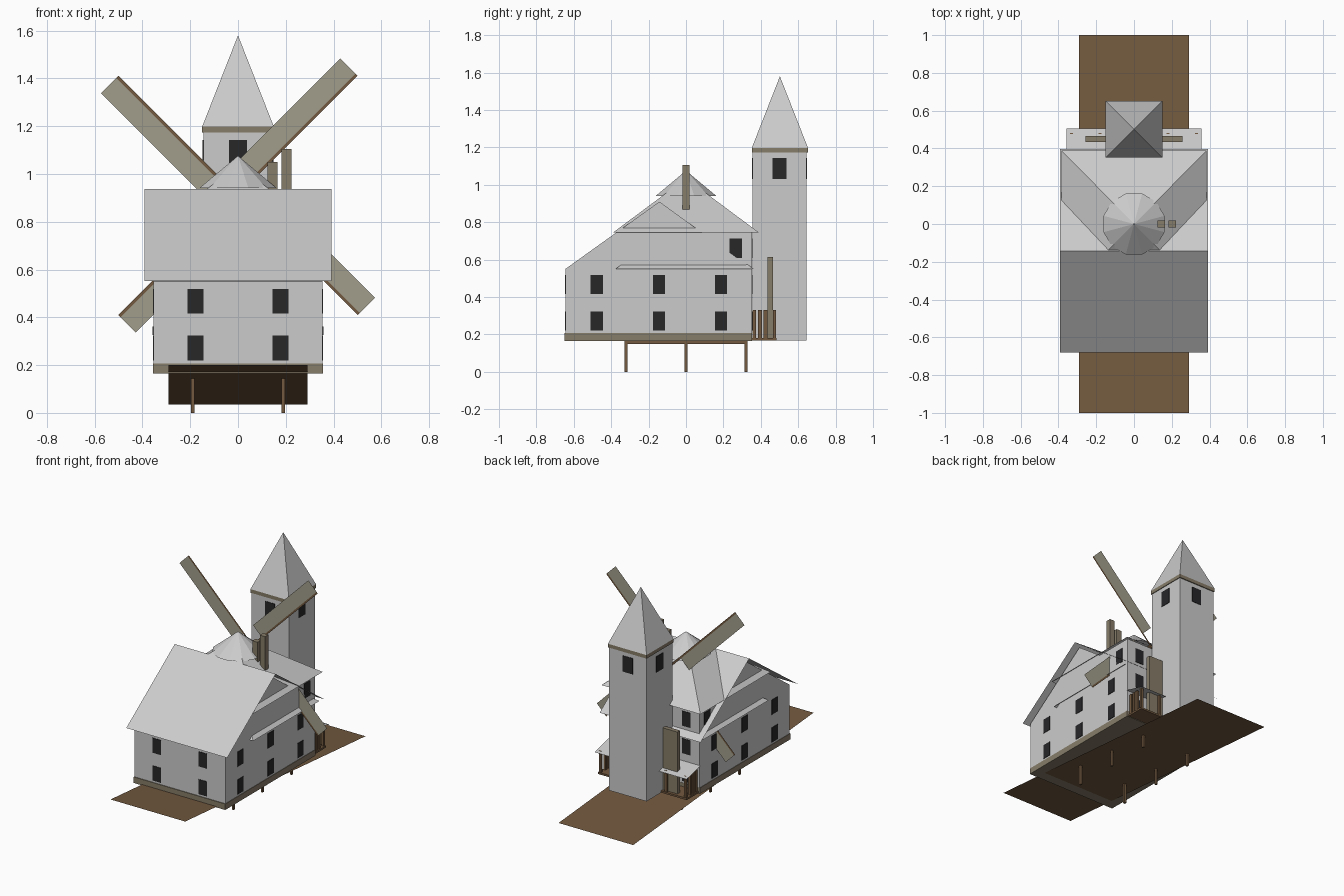
import bpy, bmesh, math
from mathutils import Vector

if "Cube" in bpy.data.objects:
    bpy.data.objects.remove(bpy.data.objects["Cube"])


def mat(name, col):
    m = bpy.data.materials.new(name)
    m.diffuse_color = (*col, 1)
    m.use_nodes = True
    m.node_tree.nodes["Principled BSDF"].inputs["Base Color"].default_value = m.diffuse_color
    return m


BROWN = mat("brown_wood", (0.17, 0.10, 0.05))
TRIM = mat("weathered_trim", (0.24, 0.20, 0.14))
SAIL = mat("sail_cloth", (0.36, 0.34, 0.26))
DARK = mat("dark_glass", (0.02, 0.02, 0.022))


def mesh(name, verts, faces, m=None):
    me = bpy.data.meshes.new(name)
    me.from_pydata(verts, [], faces)
    ob = bpy.data.objects.new(name, me)
    bpy.context.collection.objects.link(ob)
    if m:
        me.materials.append(m)
    return ob


def fix_normals(ob):
    bm = bmesh.new()
    bm.from_mesh(ob.data)
    bmesh.ops.recalc_face_normals(bm, faces=bm.faces)
    bm.to_mesh(ob.data)
    bm.free()
    return ob


def prism(name, profile, x0, x1, m=None):
    """Extrude a (y, z) profile along x."""
    n = len(profile)
    v = [(x, y, z) for x in (x0, x1) for y, z in profile]
    f = [list(range(n)), list(range(n, 2 * n))]
    f += [[i, (i + 1) % n, (i + 1) % n + n, i + n] for i in range(n)]
    return fix_normals(mesh(name, v, f, m))


def box(name, x0, x1, y0, y1, z0, z1, m=None):
    return prism(name, [(y0, z0), (y1, z0), (y1, z1), (y0, z1)], x0, x1, m)


def sheet(name, path, hx, m=None):
    """Thin surface following a (y, z) path, spanning -hx..hx."""
    v = [(x, y, z) for y, z in path for x in (-hx, hx)]
    f = [[2 * i, 2 * i + 1, 2 * i + 3, 2 * i + 2] for i in range(len(path) - 1)]
    return mesh(name, v, f, m)


def pyramid(name, hx, y0, y1, z0, z1):
    v = [(-hx, y0, z0), (hx, y0, z0), (hx, y1, z0), (-hx, y1, z0), (0, (y0 + y1) / 2, z1)]
    return mesh(name, v, [[i, (i + 1) % 4, 4] for i in range(4)])


def window(centre, axis, w=0.066, h=0.104):
    """Small dark pane standing just proud of a wall facing the given axis."""
    x, y, z = centre
    t = 0.002
    a, b = (t, w / 2) if axis == 'x' else (w / 2, t)
    box("window", x - a, x + a, y - b, y + b, z - h / 2, z + h / 2, DARK)


# Sloping ground plank and stilts below the house
sheet("ground_plank", [(-1, 0.2), (1, 0.035)], 0.29, BROWN)
for x in (-0.19, 0.19):
    box("floor_beam", x - 0.007, x + 0.007, -0.33, 0.33, 0.15, 0.166, BROWN)
    for y in (-0.322, 0, 0.322):
        box("stilt", x - 0.007, x + 0.007, y - 0.008, y + 0.008, 0, 0.16, BROWN)

# Gabled house, foundation band and big roof
prism("house_walls", [(-0.645, 0.167), (0.352, 0.167), (0.352, 0.55), (-0.142, 0.91), (-0.645, 0.55)], -0.353, 0.353)
box("foundation_band", -0.356, 0.356, -0.65, 0.354, 0.165, 0.207, TRIM)
sheet("main_roof", [(-0.68, 0.552), (-0.142, 0.936), (0.398, 0.552)], 0.392)

# Square mill block with hipped roofs and round cap
box("mill_block", -0.35, 0.35, -0.35, 0.352, 0.18, 0.76)
pyramid("mill_roof", 0.385, -0.39, 0.39, 0.745, 1.035)
pyramid("skirt_roof", 0.38, -0.375, 0.36, 0.551, 0.83)
bpy.ops.mesh.primitive_cone_add(vertices=12, radius1=0.167, radius2=0, depth=0.135,
                                location=(0, 0, 1.0085), rotation=(0, 0, math.pi / 12))
bpy.context.object.name = "mill_cap"

# Chimneys
box("short_chimney", 0.124, 0.165, -0.018, 0.018, 0.86, 1.05, TRIM)
box("tall_chimney", 0.182, 0.223, -0.018, 0.018, 0.86, 1.105, TRIM)

# Four flat sails around the hub, each with a spar
hub = Vector((0, 0.17, 0.91))
for k in range(4):
    a = math.pi / 4 + k * math.pi / 2
    d = Vector((math.cos(a), 0, math.sin(a)))
    n = Vector((-math.sin(a), 0, math.cos(a)))
    for name, s0, s1, r0, m in (("sail", 0.012, 0.103, 0.1, SAIL), ("sail_spar", 0, 0.012, 0, BROWN)):
        pts = [hub + d * r + n * s for r, s in ((r0, s0), (0.708, s0), (0.708, s1), (r0, s1))]
        mesh(name, pts, [[0, 1, 2, 3]], m)

# Rear tower
box("tower", -0.145, 0.145, 0.356, 0.645, 0.167, 1.19)
box("tower_cornice", -0.15, 0.15, 0.352, 0.652, 1.173, 1.198, TRIM)
pyramid("tower_roof", 0.15, 0.352, 0.652, 1.198, 1.58)
for s in (-1, 1):
    window((s * 0.146, 0.5, 1.087), 'x', 0.076, 0.112)
    window((0, 0.5005 + s * 0.1455, 1.087), 'y', 0.076, 0.112)

# House windows
for s in (-1, 1):
    for z in (0.272, 0.467):
        window((s * 0.178, -0.646, z), 'y')
        window((s * 0.25, 0.353, z), 'y')
        for y in (-0.478, -0.144, 0.187):
            window((s * 0.354, y, z), 'x')
    window((s * 0.25, 0.353, 0.66), 'y')
    window((s * 0.351, 0.266, 0.66), 'x')

# Back porch: deck, posts, lean-to roof and tall board
box("porch_deck", -0.345, 0.345, 0.352, 0.485, 0.168, 0.181, BROWN)
sheet("porch_roof", [(0.352, 0.362), (0.505, 0.325)], 0.358)
for s in (-1, 1):
    for x in (0.33, 0.18):
        box("porch_post", s * x - 0.008, s * x + 0.008, 0.466, 0.482, 0.175, 0.332, BROWN)
    for y in (0.365, 0.395, 0.425):
        box("porch_rail_post", s * 0.33 - 0.008, s * 0.33 + 0.008, y - 0.01, y + 0.01, 0.175, 0.332, BROWN)
box("tall_board", -0.258, 0.256, 0.435, 0.465, 0.175, 0.615, TRIM)
